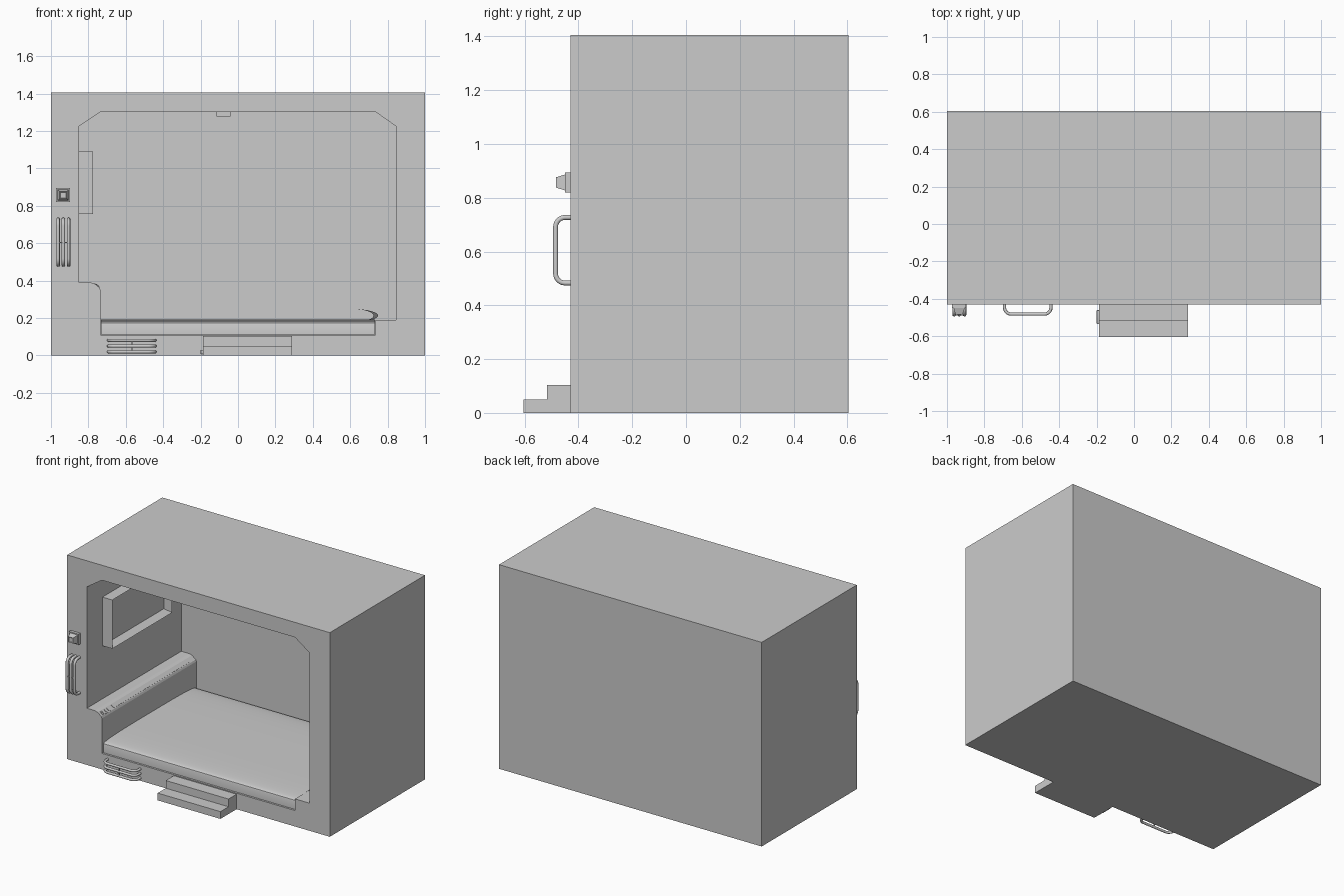
import bpy, bmesh, math
from mathutils import Vector

if "Cube" in bpy.data.objects:
    bpy.data.objects.remove(bpy.data.objects["Cube"])

grey = bpy.data.materials.new("light_grey")
grey.diffuse_color = (0.6, 0.6, 0.6, 1)
grey.use_nodes = True
grey.node_tree.nodes["Principled BSDF"].inputs["Base Color"].default_value = grey.diffuse_color


def finish(name, bm, smooth=None):
    bmesh.ops.recalc_face_normals(bm, faces=bm.faces)
    me = bpy.data.meshes.new(name)
    bm.to_mesh(me)
    bm.free()
    ob = bpy.data.objects.new(name, me)
    bpy.context.collection.objects.link(ob)
    me.materials.append(grey)
    if smooth:
        select(ob)
        bpy.ops.object.shade_smooth_by_angle(angle=math.radians(smooth))
    return ob


def select(ob):
    bpy.ops.object.select_all(action='DESELECT')
    bpy.context.view_layer.objects.active = ob
    ob.select_set(True)


def box(name, lo, hi, bevel=0):
    bm = bmesh.new()
    bmesh.ops.create_cube(bm, size=1)
    for v in bm.verts:
        v.co = Vector([lo[i] if v.co[i] < 0 else hi[i] for i in range(3)])
    if bevel:
        bmesh.ops.bevel(bm, geom=bm.edges[:], offset=bevel, segments=2, affect='EDGES', profile=0.5)
    return finish(name, bm, 40 if bevel else None)


def prism(name, pts, axis, a, b, smooth=None):
    # extrude a 2D profile along x (profile in y,z) or y (profile in x,z)
    place = (lambda p, t: (t, p[0], p[1])) if axis == 'x' else (lambda p, t: (p[0], t, p[1]))
    bm = bmesh.new()
    f = bm.faces.new([bm.verts.new(place(p, a)) for p in pts])
    r = bmesh.ops.extrude_face_region(bm, geom=[f])
    d = Vector(place((0, 0), b - a))
    for v in r['geom']:
        if isinstance(v, bmesh.types.BMVert):
            v.co += d
    return finish(name, bm, smooth)


# pod shell with the room cut out of it
shell = box("pod_shell", (-1, -0.43, 0), (1, 0.605, 1.405))
opening = [(-0.85, 0.39), (-0.85, 1.225), (-0.735, 1.302), (0.735, 1.302), (0.845, 1.225),
           (0.845, 0.19), (0.735, 0.19), (0.735, 0.11), (-0.735, 0.11), (-0.735, 0.35),
           (-0.74, 0.362), (-0.768, 0.384), (-0.79, 0.39)]
cutter = prism("room_cutter", opening, 'y', -0.6, 0.597)
cutter.hide_render = True
mod = shell.modifiers.new("room", 'BOOLEAN')
mod.object = cutter
mod.operation = 'DIFFERENCE'
mod.solver = 'EXACT'
select(shell)
bpy.ops.object.modifier_apply(modifier=mod.name)
bpy.data.objects.remove(cutter)

# mattress with a gently domed top
top = []
for i in range(25):
    t = math.pi * (1 - i / 24)
    c, s = math.cos(t), math.sin(t)
    top.append((0.083 + 0.503 * math.copysign(abs(c) ** 0.6, c), 0.165 + 0.027 * s ** 0.6 if s > 1e-6 else 0.165))
prism("mattress", [(-0.42, 0.112)] + top + [(0.586, 0.112)], 'x', -0.732, 0.732, 40)

# pillow: sphere squared off in plan
bm = bmesh.new()
bmesh.ops.create_uvsphere(bm, u_segments=40, v_segments=20, radius=1)
for v in bm.verts:
    x, y, z = v.co
    r, a = math.hypot(x, y), math.atan2(y, x)
    k = (abs(math.cos(a)) ** 4 + abs(math.sin(a)) ** 4) ** -0.25
    v.co = (0.6 + 0.125 * r * k, 0.08 + 0.37 * r * k, 0.213 + 0.036 * z)
finish("pillow", bm, 60)

# screen on the left wall: a box with a recessed face
bm = bmesh.new()
bmesh.ops.create_cube(bm, size=1)
for v in bm.verts:
    v.co = (-0.851 if v.co.x < 0 else -0.775, -0.26 if v.co.y < 0 else 0.39, 0.755 if v.co.z < 0 else 1.09)
face = max(bm.faces, key=lambda f: f.calc_center_median().x)
bmesh.ops.inset_individual(bm, faces=[face], thickness=0.035)
for v in face.verts:
    v.co.x -= 0.045
finish("wall_screen", bm)

# control strip and buttons on the sloping ledge
def ledge_plate(name, y0, y1, u0, u1, h):
    a, d = Vector((-0.768, 0.384)), Vector((0.028, -0.022))
    n = Vector((0.022, 0.028)).normalized()
    p, q = a + d * u0, a + d * u1
    prism(name, [p - n * 0.002, p + n * h, q + n * h, q - n * 0.002], 'y', y0, y1)

ledge_plate("ledge_strip", -0.29, 0.53, 0.15, 0.85, 0.003)
ledge_plate("ledge_panel", -0.41, -0.32, 0.05, 0.95, 0.003)
for i in range(3):
    ledge_plate("ledge_button", -0.40 + i * 0.027, -0.383 + i * 0.027, 0.25, 0.75, 0.006)

# ceiling lamp
box("ceiling_lamp", (-0.115, 0.04, 1.277), (-0.04, 0.12, 1.304))

# call button: base plate, tapered stem, inset cap
box("button_base", (-0.972, -0.45, 0.82), (-0.898, -0.425, 0.894))
bm = bmesh.new()
bmesh.ops.create_cube(bm, size=1)
for v in bm.verts:
    front = v.co.y < 0
    s = 0.038 if front else 0.06
    v.co = (-0.935 + v.co.x * s, -0.484 if front else -0.448, 0.857 + v.co.z * s)
cap = min(bm.faces, key=lambda f: f.calc_center_median().y)
bmesh.ops.inset_individual(bm, faces=[cap], thickness=0.006)
for v in cap.verts:
    v.co.y += 0.004
finish("button_stem", bm)


# grab handles: bent round bars with a small tie across the middle
def bar(name, place, a, b, depth, r, rad=0.035, back=-0.425):
    path = [(a, back)]
    for cx, t0 in ((a + rad, math.pi), (b - rad, 1.5 * math.pi)):
        for i in range(7):
            t = t0 + math.pi / 2 * i / 6
            path.append((cx + rad * math.cos(t), depth + rad + rad * math.sin(t)))
    path.append((b, back))
    cu = bpy.data.curves.new(name, 'CURVE')
    cu.dimensions = '3D'
    cu.bevel_depth = r
    cu.bevel_resolution = 3
    sp = cu.splines.new('POLY')
    sp.points.add(len(path) - 1)
    for p, (s, y) in zip(sp.points, path):
        p.co = (*place(s, y), 1)
    cu.materials.append(grey)
    ob = bpy.data.objects.new(name, cu)
    bpy.context.collection.objects.link(ob)
    select(ob)
    bpy.ops.object.convert(target='MESH')
    bpy.ops.object.shade_smooth_by_angle(angle=math.radians(60))


for off in (-0.028, 0, 0.028):
    bar("side_handle", lambda s, y: (-0.934 + off, y, s), 0.483, 0.727, -0.485, 0.0095)
    bar("lower_handle", lambda s, y: (s, y, 0.05 + off * 1.1), -0.692, -0.444, -0.482, 0.0085)
box("side_handle_tie", (-0.968, -0.49, 0.601), (-0.9, -0.48, 0.607))
box("lower_handle_tie", (-0.57, -0.487, 0.014), (-0.564, -0.477, 0.087))

# entry step with a small catch on its left end
prism("entry_step", [(-0.425, 0), (-0.605, 0), (-0.605, 0.05), (-0.517, 0.05), (-0.517, 0.103), (-0.425, 0.103)],
      'x', -0.188, 0.29)
box("step_catch", (-0.2, -0.535, 0.006), (-0.186, -0.46, 0.03), 0.004)
